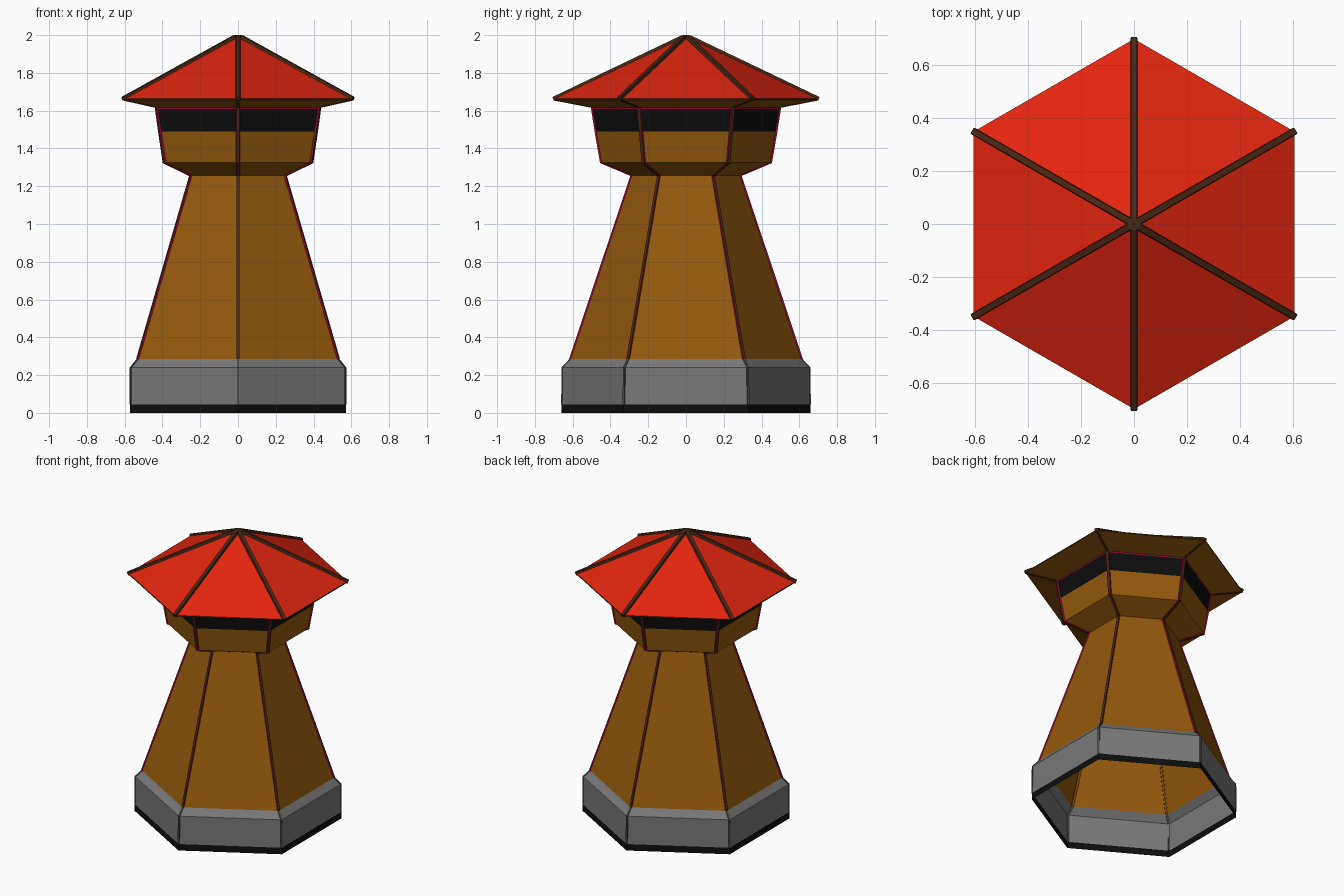
import bpy, bmesh, math
from mathutils import Vector

if "Cube" in bpy.data.objects:
    bpy.data.objects.remove(bpy.data.objects["Cube"])

SIDES = 6


def mat(name, rgb):
    m = bpy.data.materials.new(name)
    m.diffuse_color = (*rgb, 1)
    m.use_nodes = True
    m.node_tree.nodes["Principled BSDF"].inputs["Base Color"].default_value = m.diffuse_color
    return m


RED = mat("roof red", (0.76, 0.018, 0.005))
WOOD = mat("wood brown", (0.30, 0.10, 0.004))
DARK = mat("dark timber", (0.065, 0.02, 0.007))
STONE = mat("stone grey", (0.19, 0.19, 0.19))
EDGE = mat("dark grey", (0.07, 0.07, 0.07))
BLACK = mat("black", (0.004, 0.004, 0.004))
CRIMSON = mat("crimson trim", (0.35, 0.002, 0.035))


def finish(bm, name, mats):
    me = bpy.data.meshes.new(name)
    bm.to_mesh(me)
    bm.free()
    for m in mats:
        me.materials.append(m)
    ob = bpy.data.objects.new(name, me)
    bpy.context.collection.objects.link(ob)
    return ob


def corner(i):
    # corners point along +y / -y
    a = math.pi / 2 + i * 2 * math.pi / SIDES
    return Vector((math.cos(a), math.sin(a), 0))


def shell(name, profile, m):
    """Hexagonal open shell from (corner radius, z) points, bottom to top."""
    bm = bmesh.new()
    rings = [[bm.verts.new(corner(i) * r + Vector((0, 0, z))) for i in range(SIDES)]
             for r, z in profile]
    for lo, hi in zip(rings, rings[1:]):
        for i in range(SIDES):
            j = (i + 1) % SIDES
            bm.faces.new((lo[i], lo[j], hi[j], hi[i]))
    return finish(bm, name, [m])


def beams(name, profile, width, out, m, side):
    """Strips along all six corners, standing off the profile by `out`."""
    bm = bmesh.new()
    pts = [Vector((r, z)) for r, z in profile]
    for i in range(SIDES):
        rad = corner(i)
        tan = Vector((-rad.y, rad.x, 0))
        rows = []
        for k, p in enumerate(pts):
            d = (pts[min(k + 1, len(pts) - 1)] - pts[max(k - 1, 0)]).normalized()
            n = Vector((d.y, -d.x))
            row = []
            for off, w in ((-0.008, -1), (out, -0.8), (out, 0.8), (-0.008, 1)):
                q = p + n * off
                row.append(bm.verts.new(rad * q.x + tan * (w * width / 2)
                                        + Vector((0, 0, min(max(q.y, 0), 2.0)))))
            rows.append(row)
        for a, b in zip(rows, rows[1:]):
            for c in range(3):
                f = bm.faces.new((a[c], a[c + 1], b[c + 1], b[c]))
                f.material_index = 0 if c == 1 else 1
        bm.faces.new(rows[0][::-1])
        bm.faces.new(rows[-1])
    return finish(bm, name, [m, side])


# stone footing
shell("ground_band", [(0.66, 0), (0.659, 0.045)], BLACK)
base = [(0.659, 0.045), (0.657, 0.24), (0.615, 0.285)]
shell("stone_base", base, STONE)
beams("base_corners", base, 0.014, 0.002, EDGE, EDGE)

# tapering tower
tower = [(0.615, 0.285), (0.29, 1.257)]
shell("tower", tower, WOOD)
beams("tower_corner_beams", tower, 0.018, 0.004, DARK, CRIMSON)

# lookout cabin with dark window band
cabin = [(0.29, 1.257), (0.452, 1.325), (0.48, 1.49)]
shell("cabin", cabin, WOOD)
shell("window_band", [(0.48, 1.49), (0.499, 1.61)], BLACK)
shell("window_top_trim", [(0.499, 1.61), (0.50, 1.618)], CRIMSON)
beams("cabin_corner_beams", cabin + [(0.50, 1.618)], 0.022, 0.004, DARK, CRIMSON)

# roof with underside, fascia and ridge beams
eaves = [(0.50, 1.618), (0.70, 1.657)]
shell("eaves", eaves, WOOD)
beams("eave_beams", eaves, 0.018, 0.003, DARK, DARK)
shell("fascia", [(0.70, 1.657), (0.70, 1.665)], DARK)
shell("roof", [(0.70, 1.665), (0.005, 1.993)], RED)
beams("roof_ridges", [(0.703, 1.663), (0.02, 1.99), (0.0, 1.994)], 0.028, 0.01, DARK, DARK)
